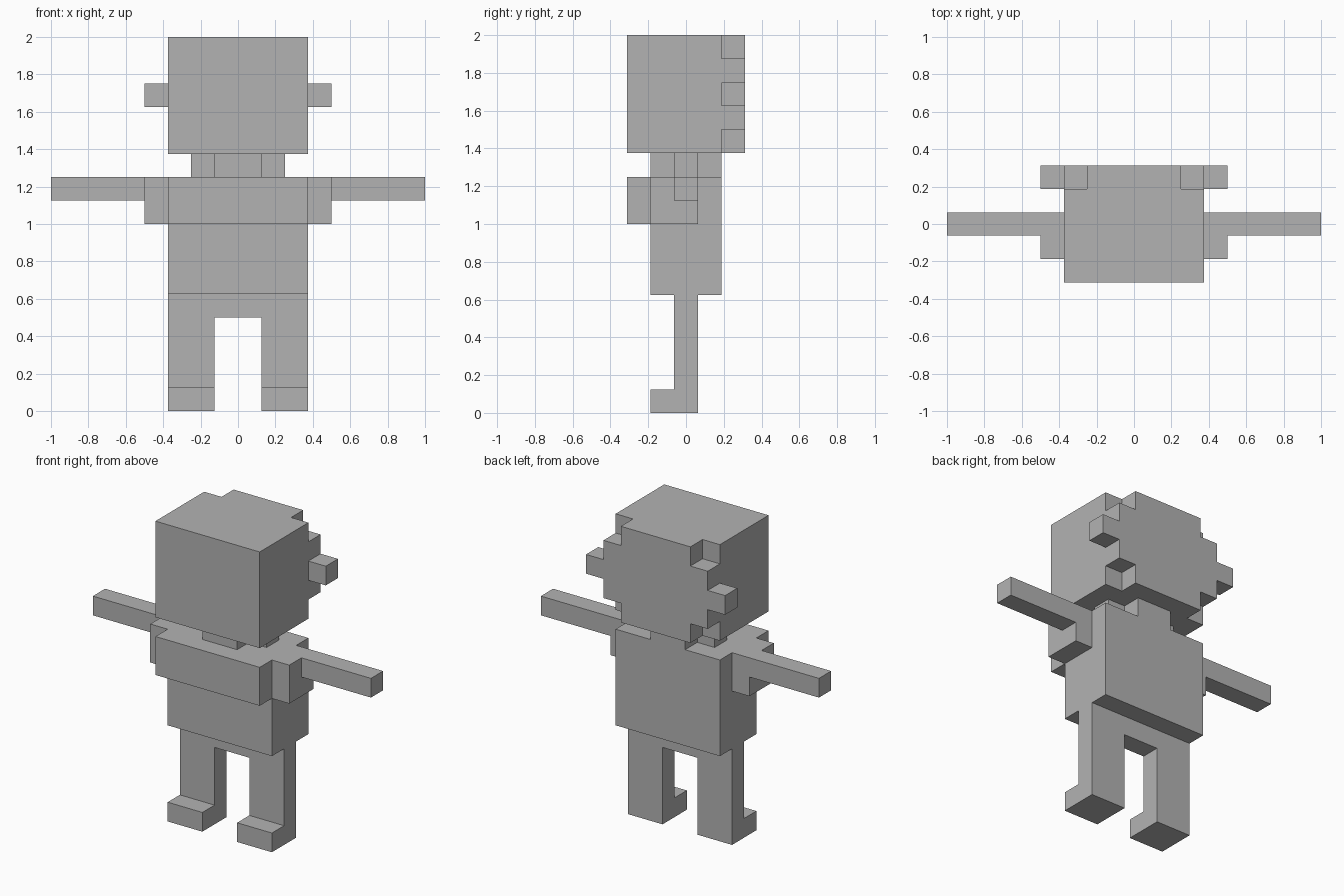
import bpy
import bmesh
from itertools import product
from mathutils import Vector

U = 0.125  # edge length of one block

cube = bpy.data.objects.get("Cube")
if cube:
    bpy.data.objects.remove(cube, do_unlink=True)

grey = bpy.data.materials.new("plain_grey")
grey.use_nodes = True
COLOUR = (0.45, 0.45, 0.45, 1)
grey.diffuse_color = COLOUR
grey.node_tree.nodes["Principled BSDF"].inputs["Base Color"].default_value = COLOUR


def cells(x, y, z):
    """Block centres filling a box given as (low, high) spans in block units."""
    spans = [[lo + i + 0.5 for i in range(round(hi - lo))] for lo, hi in (x, y, z)]
    return set(product(*spans))


def build(name, boxes, side=1):
    """One clean outer shell around all boxes of a part; side -1 mirrors it."""
    blocks = set().union(*(cells(*b) for b in boxes))
    blocks = {(side * x, y, z) for x, y, z in blocks}
    bm = bmesh.new()
    for block in blocks:
        centre = Vector(block)
        for axis, sign in product(range(3), (-1, 1)):
            normal = Vector((0, 0, 0))
            normal[axis] = sign
            if tuple(centre + normal) in blocks:
                continue
            a, b = Vector((0, 0, 0)), Vector((0, 0, 0))
            a[(axis + 1) % 3] = 0.5
            b[(axis + 2) % 3] = 0.5 * sign
            mid = centre + normal / 2
            corners = (mid - a - b, mid + a - b, mid + a + b, mid - a + b)
            bm.faces.new([bm.verts.new(c * U) for c in corners])
    bmesh.ops.remove_doubles(bm, verts=bm.verts, dist=0.001)
    bmesh.ops.dissolve_limit(bm, angle_limit=0.02, verts=bm.verts, edges=bm.edges)
    mesh = bpy.data.meshes.new(name)
    bm.to_mesh(mesh)
    bm.free()
    mesh.materials.append(grey)
    bpy.context.collection.objects.link(bpy.data.objects.new(name, mesh))


def build_pair(name, boxes):
    for prefix, side in (("left_", 1), ("right_", -1)):
        build(prefix + name, boxes, side)


THIN = (-0.5, 0.5)
MIDDLE = (-1.5, 1.5)
BACK = (1.5, 2.5)
WIDE = (-3, 3)

# Head: a block with a rear layer whose corners are stepped in
build("head", [
    (WIDE, (-2.5, 1.5), (11, 16)),
    (WIDE, BACK, (12, 15)),
    ((-2, 2), BACK, (11, 16)),
])
build_pair("ear", [((3, 4), BACK, (13, 14))])

# Cross-shaped neck
build("neck", [
    ((-1, 1), MIDDLE, (10, 11)),
    ((-2, 2), THIN, (10, 11)),
])

# Torso with the chest standing forward
build("torso", [
    (WIDE, MIDDLE, (5, 10)),
    (WIDE, (-2.5, -1.5), (8, 10)),
])

# Shoulders and outstretched arms
build_pair("arm", [
    ((3, 4), (-1.5, 0.5), (8, 10)),
    ((4, 8), THIN, (9, 10)),
])

# Hips, legs and feet
build("hips", [(WIDE, THIN, (4, 5))])
build_pair("leg", [
    ((1, 3), THIN, (0, 4)),
    ((1, 3), (-1.5, -0.5), (0, 1)),
])
